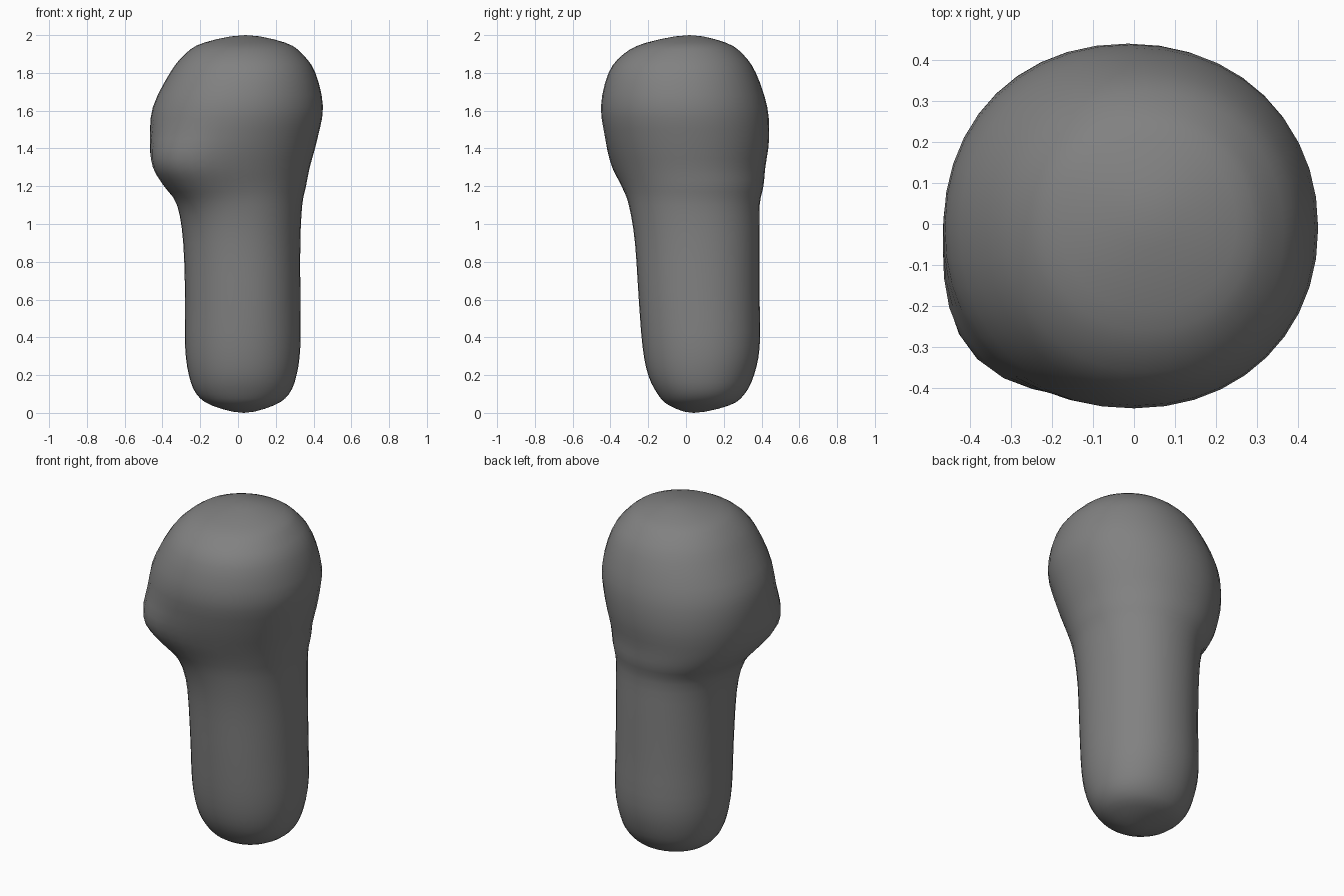
import bpy
import bmesh
from math import cos, sin, exp, pi, radians, copysign

SEGMENTS = 40   # points around each ring
STEPS = 3       # rings between profile rows
SQUARENESS = 2.1

# Profile rows: height, then the extents -x, +x, -y, +y
PROFILE = [
    (0.0, 0.03, 0.03, 0.04, 0.04),
    (0.04, -0.14, 0.19, -0.09, 0.23),
    (0.1, -0.22, 0.27, -0.15, 0.31),
    (0.2, -0.26, 0.31, -0.2, 0.36),
    (0.35, -0.28, 0.33, -0.23, 0.39),
    (0.6, -0.28, 0.33, -0.25, 0.39),
    (0.9, -0.29, 0.33, -0.27, 0.39),
    (1.1, -0.32, 0.34, -0.3, 0.39),
    (1.2, -0.38, 0.36, -0.33, 0.41),
    (1.3, -0.43, 0.38, -0.37, 0.42),
    (1.45, -0.46, 0.42, -0.42, 0.44),
    (1.62, -0.45, 0.45, -0.45, 0.43),
    (1.8, -0.36, 0.41, -0.41, 0.37),
    (1.9, -0.28, 0.34, -0.33, 0.3),
    (1.96, -0.18, 0.25, -0.21, 0.21),
    (2.0, 0.04, 0.04, 0.02, 0.02),
]


def mirrored(row):
    """Carry the profile over a pole, so that the cap is round there."""
    z, left, right, front, back = row
    return (z, right, left, back, front)


def spline(a, b, c, d, t):
    """Smooth curve from b to c."""
    return b + 0.5 * t * (c - a + t * (2 * a - 5 * b + 4 * c - d
                                       + t * (3 * (b - c) + d - a)))


def smooth_rows(rows):
    padded = [mirrored(rows[1])] + rows + [mirrored(rows[-2])]
    result = []
    for i in range(len(rows) - 1):
        for step in range(STEPS):
            result.append([spline(*values, step / STEPS)
                           for values in zip(*padded[i:i + 4])])
    return result + [rows[-1]]


def rounded(value):
    return copysign(abs(value) ** (2 / SQUARENESS), value)


def ring_point(row, angle):
    z, left, right, front, back = row
    # Overhanging swell on one corner of the head
    turn = (angle - radians(225)) / radians(32)
    swell = 0.085 * exp(-turn ** 2 - ((z - 1.31) / 0.17) ** 2)
    x = (left + right) / 2 + (right - left) / 2 * rounded(cos(angle))
    y = (front + back) / 2 + (back - front) / 2 * rounded(sin(angle))
    return (x + swell * cos(angle), y + swell * sin(angle), z)


def pole(bm, row):
    return bm.verts.new((row[1], row[3], row[0]))


# Remove the default cube
cube = bpy.data.objects.get("Cube")
if cube:
    bpy.data.objects.remove(cube, do_unlink=True)

# Single grey material
grey = bpy.data.materials.new("mid grey")
grey.use_nodes = True
grey.diffuse_color = (0.22, 0.22, 0.22, 1)
shader = next(n for n in grey.node_tree.nodes if n.type == 'BSDF_PRINCIPLED')
shader.inputs["Base Color"].default_value = grey.diffuse_color

# Stem and bulbous head as one lofted skin
bm = bmesh.new()
rows = smooth_rows(PROFILE)
rings = [[bm.verts.new(ring_point(row, 2 * pi * i / SEGMENTS))
          for i in range(SEGMENTS)] for row in rows[1:-1]]
bottom, top = pole(bm, rows[0]), pole(bm, rows[-1])
for i in range(SEGMENTS):
    j = (i + 1) % SEGMENTS
    bm.faces.new((bottom, rings[0][j], rings[0][i]))
    bm.faces.new((top, rings[-1][i], rings[-1][j]))
    for low, high in zip(rings, rings[1:]):
        bm.faces.new((low[i], low[j], high[j], high[i]))
for face in bm.faces:
    face.smooth = True

mesh = bpy.data.meshes.new("rounded_club")
bm.to_mesh(mesh)
bm.free()
mesh.materials.append(grey)
club = bpy.data.objects.new("rounded_club", mesh)
bpy.context.collection.objects.link(club)
